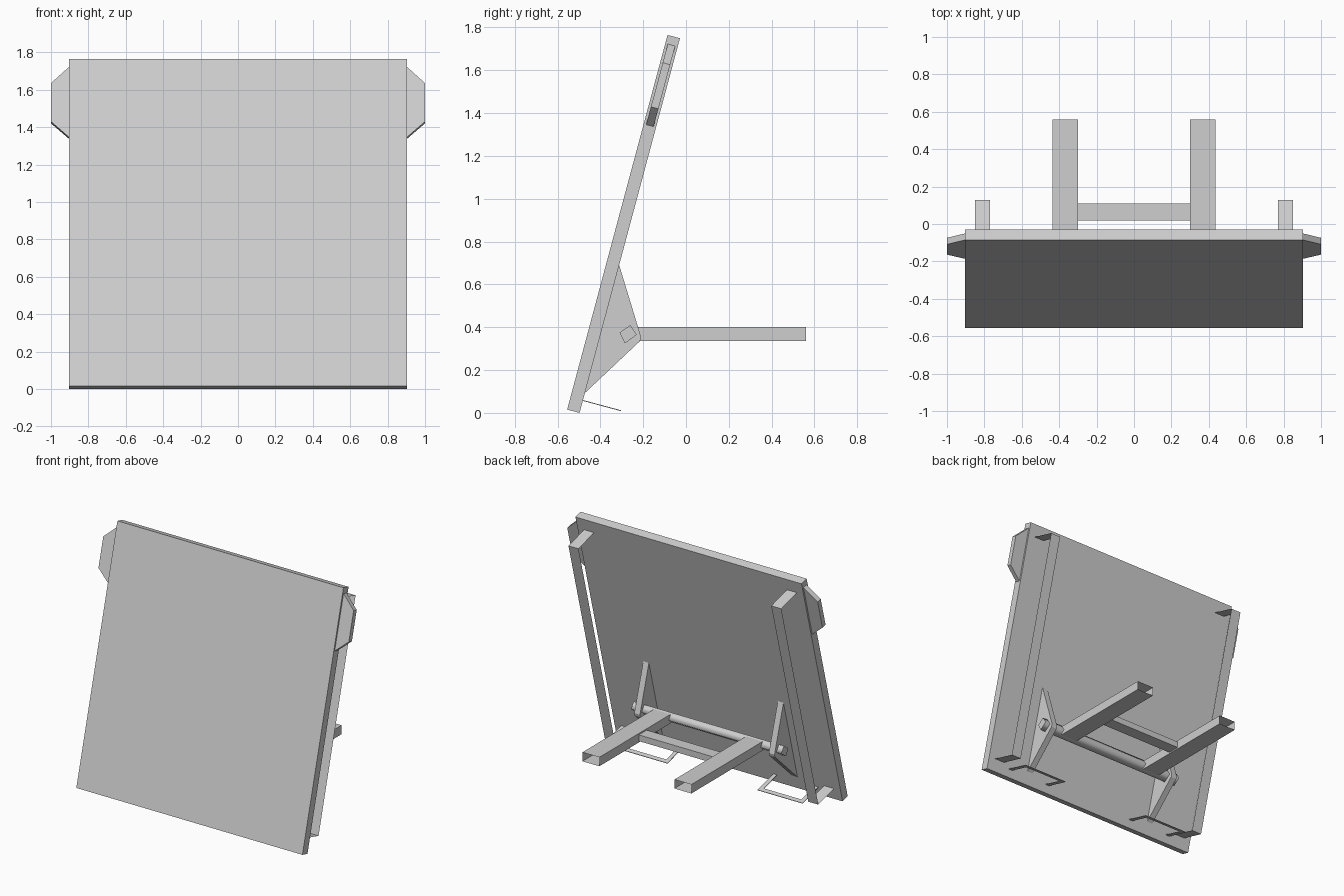
import bpy, bmesh, math
from mathutils import Matrix, Vector

if "Cube" in bpy.data.objects:
    bpy.data.objects.remove(bpy.data.objects["Cube"])

grey = bpy.data.materials.new("light_grey")
grey.use_nodes = True
GREY = (0.62, 0.62, 0.62, 1)
grey.diffuse_color = GREY
grey.node_tree.nodes["Principled BSDF"].inputs["Base Color"].default_value = GREY

WIDTH, HEIGHT, THICK = 1.806, 1.811, 0.06
DEPTH = 0.185  # how far the straps and feet stand off the panel back

# Panel frame: x across, y from front to back, z up along the leaning panel
LEAN = Matrix.Translation((0, -0.555, 0.0155)) @ Matrix.Rotation(math.radians(-15), 4, 'X')


def finish(name, bm, frame=None):
    if frame:
        bm.transform(frame)
    bmesh.ops.recalc_face_normals(bm, faces=bm.faces)
    mesh = bpy.data.meshes.new(name)
    bm.to_mesh(mesh)
    bm.free()
    mesh.materials.append(grey)
    obj = bpy.data.objects.new(name, mesh)
    bpy.context.collection.objects.link(obj)
    return obj


def sweep(name, profile, move, frame=None, closed=True, caps=True):
    """Extrude a profile of 3D points along a vector."""
    bm = bmesh.new()
    start = [bm.verts.new(p) for p in profile]
    end = [bm.verts.new(Vector(p) + Vector(move)) for p in profile]
    count = len(start)
    for i in range(count if closed else count - 1):
        j = (i + 1) % count
        bm.faces.new((start[i], start[j], end[j], end[i]))
    if closed and caps:
        bm.faces.new(start[::-1])
        bm.faces.new(end)
    return finish(name, bm, frame)


def rect_x(x, y0, y1, z0, z1):
    return [(x, y0, z0), (x, y1, z0), (x, y1, z1), (x, y0, z1)]


# Leaning panel
sweep("panel", rect_x(-WIDTH / 2, 0, THICK, 0, HEIGHT), (WIDTH, 0, 0), LEAN)

for side, s in (("left", 1), ("right", -1)):
    # Chamfered grip on the panel edge
    grip = [(0.9, 1.378), (1.0, 1.467), (1.0, 1.68), (0.9, 1.773)]
    sweep(side + "_grip", [(s * x, 0.012, z) for x, z in grip], (0, 0.036, 0), LEAN)

    # Thin strap bent into a long staple on the back
    back = THICK + DEPTH
    strap = [(THICK, 0.09), (back, 0.09), (back, HEIGHT - 0.09), (THICK, HEIGHT - 0.09)]
    sweep(side + "_strap", [(s * 0.77, y, z) for y, z in strap],
          (s * 0.08, 0, 0), LEAN, closed=False)

    # Flat loop foot near the bottom edge
    outer = [(0.36, THICK), (0.36, back), (0.72, back), (0.72, THICK)]
    inner = [(0.69, THICK), (0.69, back - 0.03), (0.39, back - 0.03), (0.39, THICK)]
    sweep(side + "_foot", [(s * x, y, 0.058) for x, y in outer + inner],
          (0, 0, 0.004), LEAN)

    # Triangular bracket carrying the bar
    bracket = [(-0.475, 0.09), (-0.215, 0.335), (-0.21, 0.355), (-0.315, 0.70)]
    sweep(side + "_bracket", [(s * 0.515, y, z) for y, z in bracket], (s * 0.045, 0, 0))

    # Open square tube arm
    sweep(side + "_arm", [(s * x, -0.26, z) for x, z in
                          ((0.30, 0.335), (0.435, 0.335), (0.435, 0.40), (0.30, 0.40))],
          (0, 0.82, 0), caps=False)

# Square pivot bar, softly shaded along its length
square = [(-0.31, 0.375), (-0.26, 0.41), (-0.23, 0.365), (-0.285, 0.325)]
bar = sweep("pivot_bar", [(-0.6, y, z) for y, z in square], (1.2, 0, 0))
for face in bar.data.polygons:
    face.use_smooth = abs(face.normal.x) < 0.5
for edge in bar.data.edges:
    a, b = (bar.data.vertices[i].co for i in edge.vertices)
    edge.use_edge_sharp = abs(a.x - b.x) < 0.1

# Cross tie between the arms
sweep("cross_tie", rect_x(-0.30, 0.02, 0.11, 0.345, 0.39), (0.60, 0, 0), caps=False)
